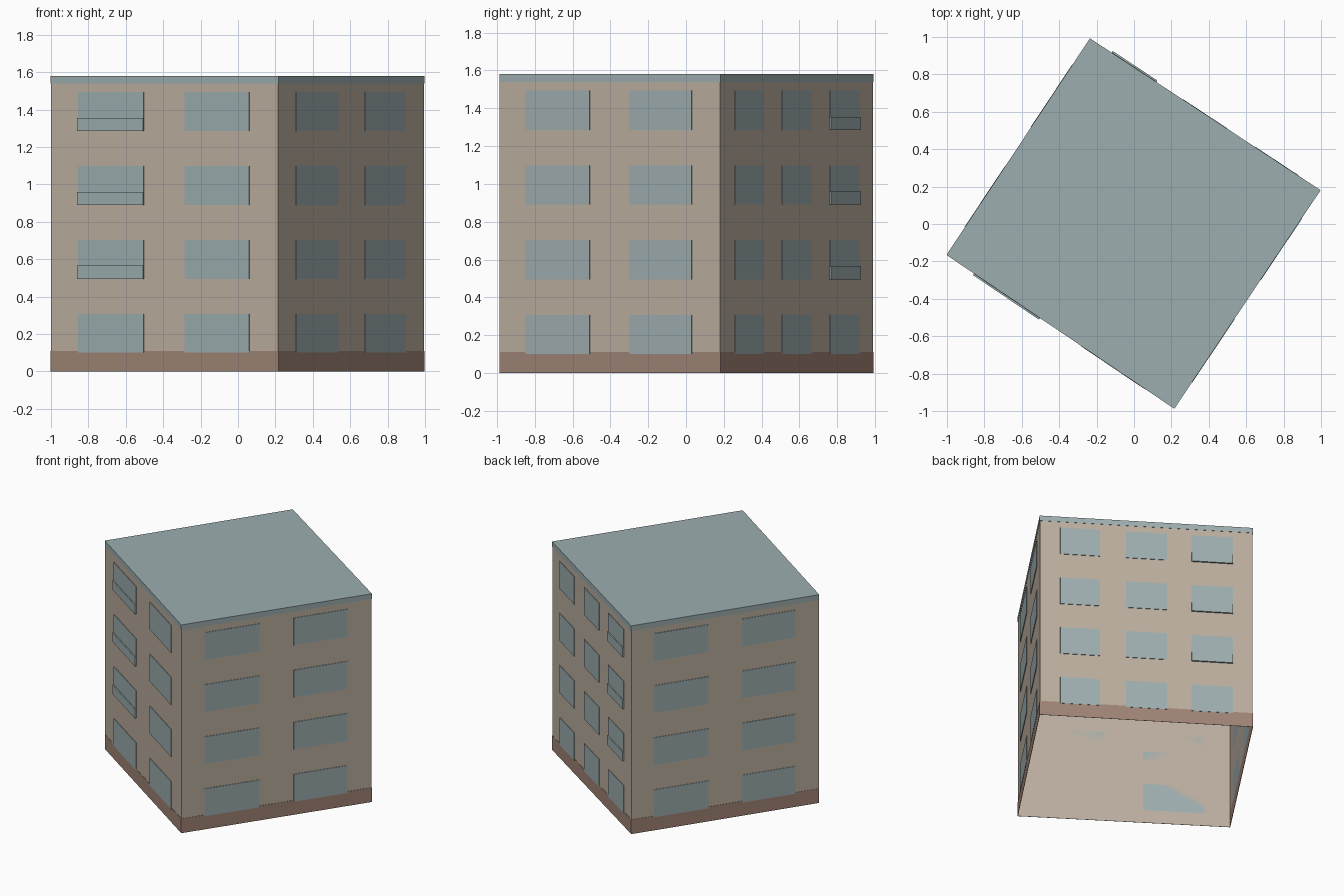
import bpy
import bmesh
import math
from mathutils import Matrix, Vector

cube = bpy.data.objects.get("Cube")
if cube:
    bpy.data.objects.remove(cube, do_unlink=True)


def material(name, rgb):
    mat = bpy.data.materials.new(name)
    mat.use_nodes = True
    colour = [(c / 255) ** 2.2 for c in rgb] + [1]
    mat.diffuse_color = colour
    mat.node_tree.nodes["Principled BSDF"].inputs["Base Color"].default_value = colour
    return mat


BEIGE = material("beige_plaster", (186, 173, 158))
BROWN = material("brown_plinth", (158, 131, 117))
BLUE = material("blue_grey", (156, 172, 174))

HEIGHT = 1.58
CORNERS = [Vector(p) for p in ((-1, -0.165), (0.215, -0.985), (0.995, 0.18), (-0.235, 0.99))]
NAMES = ["front", "left", "back", "right"]
TWO_COLUMNS = [(0.12, 0.41), (0.59, 0.873)]
THREE_COLUMNS = [(0.095, 0.282), (0.405, 0.596), (0.713, 0.907)]
FLOORS = [0.1 + 0.395 * i for i in range(4)]


def finish(bm, name, mat):
    mesh = bpy.data.meshes.new(name)
    bm.to_mesh(mesh)
    bm.free()
    mesh.materials.append(mat)
    obj = bpy.data.objects.new(name, mesh)
    bpy.context.collection.objects.link(obj)
    return obj


def wall_plates(name, side, rects, depth, mat):
    """Boxes lying on one wall; each rect is (start, end, bottom, top)."""
    a, b = CORNERS[side], CORNERS[(side + 1) % 4]
    length = (b - a).length
    frame = (Matrix.Translation(a.to_3d())
             @ Matrix.Rotation(math.atan2(b.y - a.y, b.x - a.x), 4, "Z"))
    bm = bmesh.new()
    for u0, u1, z0, z1 in rects:
        centre = Vector(((u0 + u1) / 2 * length, -depth / 2, (z0 + z1) / 2))
        scale = Matrix.Diagonal(((u1 - u0) * length, depth, z1 - z0, 1))
        bmesh.ops.create_cube(bm, size=1, matrix=frame @ Matrix.Translation(centre) @ scale)
    return finish(bm, name, mat)


# Hollow wall shell, open underneath
bm = bmesh.new()
low = [bm.verts.new((p.x, p.y, 0)) for p in CORNERS]
high = [bm.verts.new((p.x, p.y, HEIGHT)) for p in CORNERS]
for i in range(4):
    j = (i + 1) % 4
    bm.faces.new((low[i], low[j], high[j], high[i]))
finish(bm, "walls", BEIGE)

# Flat roof
bm = bmesh.new()
bm.faces.new([bm.verts.new((p.x, p.y, HEIGHT)) for p in CORNERS])
finish(bm, "roof", BLUE)

# Plinth, roof edge and windows on every wall
for side, name in enumerate(NAMES):
    columns = THREE_COLUMNS if name == "back" else TWO_COLUMNS
    wall_plates(name + "_plinth", side, [(0, 1, 0, 0.11)], 0.002, BROWN)
    wall_plates(name + "_roof_edge", side, [(0, 1, 1.54, HEIGHT)], 0.002, BLUE)
    panes = [(u0, u1, z, z + 0.208) for u0, u1 in columns for z in FLOORS]
    wall_plates(name + "_windows", side, panes, 0.004, BLUE)

# Shallow balcony panels on the upper floors
for side, (u0, u1) in ((0, TWO_COLUMNS[0]), (2, THREE_COLUMNS[2])):
    panels = [(u0, u1, z, z + 0.07) for z in FLOORS[1:]]
    wall_plates(NAMES[side] + "_balconies", side, panels, 0.012, BLUE)
